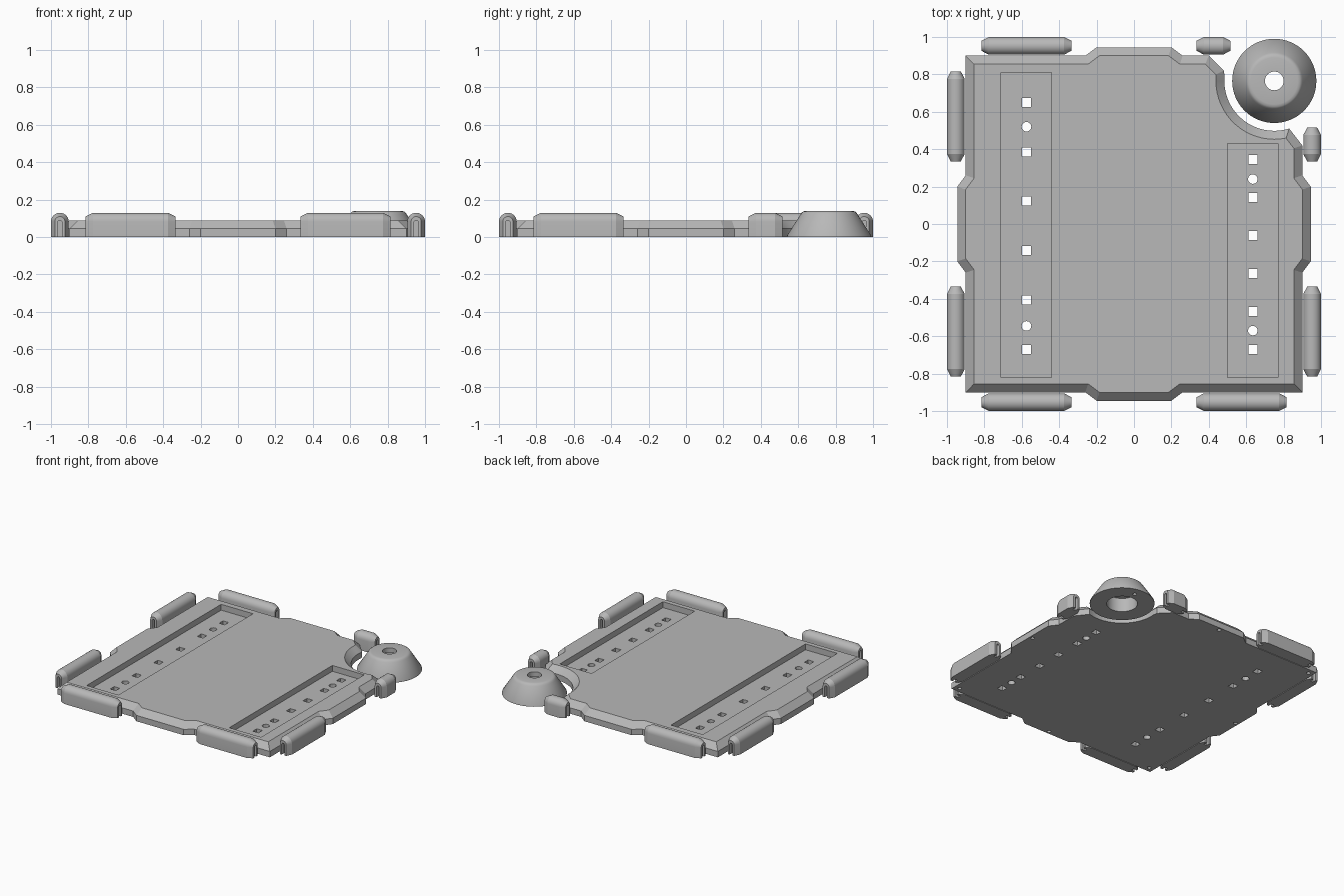
import bpy, bmesh
from math import sin, cos, pi, radians
from mathutils import Vector

if "Cube" in bpy.data.objects:
    bpy.data.objects.remove(bpy.data.objects["Cube"], do_unlink=True)

grey = bpy.data.materials.new("plain_grey")
grey.use_nodes = True
colour = (0.48, 0.48, 0.48, 1)
grey.diffuse_color = colour
grey.node_tree.nodes["Principled BSDF"].inputs["Base Color"].default_value = colour


def make_object(name, bm):
    bmesh.ops.recalc_face_normals(bm, faces=bm.faces)
    mesh = bpy.data.meshes.new(name)
    bm.to_mesh(mesh)
    bm.free()
    mesh.materials.append(grey)
    obj = bpy.data.objects.new(name, mesh)
    bpy.context.collection.objects.link(obj)
    return obj


def loft(bm, loops):
    """Skin equal closed loops and cap both ends."""
    rings = [[bm.verts.new(p) for p in loop] for loop in loops]
    for a, b in zip(rings, rings[1:]):
        for i in range(len(a)):
            j = (i + 1) % len(a)
            bm.faces.new((a[i], a[j], b[j], b[i]))
    bm.faces.new(rings[0])
    bm.faces.new(rings[-1])


def prism(bm, outline, z0, z1):
    loft(bm, [[(x, y, z) for x, y in outline] for z in (z0, z1)])


def box(bm, x0, x1, y0, y1, z0, z1):
    prism(bm, [(x0, y0), (x1, y0), (x1, y1), (x0, y1)], z0, z1)


def disc(x, y, r, sides=16):
    return [(x + r * cos(2 * pi * i / sides), y + r * sin(2 * pi * i / sides)) for i in range(sides)]


def cut(obj, bm):
    """Subtract the shapes in bm and discard the cutter."""
    cutter = make_object("cutter", bm)
    cutter.hide_render = True
    mod = obj.modifiers.new("cut", "BOOLEAN")
    mod.operation, mod.solver, mod.object = "DIFFERENCE", "EXACT", cutter
    graph = bpy.context.evaluated_depsgraph_get()
    mesh = bpy.data.meshes.new_from_object(obj.evaluated_get(graph))
    obj.modifiers.clear()
    obj.data = mesh
    bpy.data.objects.remove(cutter, do_unlink=True)


def smooth(obj, angle):
    bpy.ops.object.select_all(action="DESELECT")
    obj.select_set(True)
    bpy.context.view_layer.objects.active = obj
    bpy.ops.object.shade_smooth_by_angle(angle=radians(angle))


def inset(points, d):
    """Mitred inward offset of a counter-clockwise outline."""
    result = []
    for i, p in enumerate(points):
        a = (p - points[i - 1]).normalized()
        b = (points[(i + 1) % len(points)] - p).normalized()
        na, nb = Vector((-a.y, a.x)), Vector((-b.y, b.x))
        result.append(p + (na + nb) * d / (1 + na.dot(nb)))
    return result


# Base plate: tabbed outline with a curved bite in one corner
EDGE, TAB, RIM, TOP = 0.9, 0.945, 0.045, 0.09
CX, CY = 0.75, 0.765
side = [(-EDGE, -EDGE), (-0.26, -EDGE), (-0.2, -TAB), (0.2, -TAB), (0.26, -EDGE)]
outline = side + [(-y, x) for x, y in side]
outline += [(EDGE, 0.42), (0.83, 0.51)]
steps = 20
for i in range(1, steps):
    t = radians(288 - 120 * i / steps)
    outline.append((CX + 0.267 * cos(t), CY + 0.267 * sin(t)))
outline += [(0.48, 0.82), (0.4, EDGE)]
outline += [(-x, -y) for x, y in side[1:]]
outline += [(y, -x) for x, y in side]
outline = [Vector(p) for p in outline]
crown = inset(outline, RIM)
bm = bmesh.new()
loft(bm, [[(p.x, p.y, z) for p in pts] for pts, z in ((outline, 0), (outline, RIM), (crown, TOP))])
plate = make_object("base_plate", bm)

# Two sunken channels
bm = bmesh.new()
box(bm, -0.71, -0.44, -0.82, 0.81, RIM, 0.2)
box(bm, 0.5, 0.77, -0.82, 0.43, RIM, 0.2)
cut(plate, bm)

# Square and round through holes along each channel
bm = bmesh.new()
rows = (
    (-0.575, 0.65, 0.264, (0.52, -0.545)),
    (0.635, 0.345, 0.203, (0.24, -0.57)),
)
for x, start, pitch, rounds in rows:
    for i in range(6):
        y = start - i * pitch
        box(bm, x - 0.024, x + 0.024, y - 0.024, y + 0.024, -0.1, 0.2)
    for y in rounds:
        prism(bm, disc(x, y, 0.026, 12), -0.1, 0.2)
# Blind sockets underneath, on the tabs and corners
for x, y in ((0.92, 0), (-0.92, 0), (0, 0.92), (0, -0.92), (0.86, -0.86), (-0.86, -0.86), (-0.86, 0.86)):
    prism(bm, disc(x, y, 0.014, 12), -0.1, 0.03)
cut(plate, bm)
smooth(plate, 20)


# Rounded edge bumpers with tapered, slotted ends
def arch(w, h):
    pts = [(-w, 0)]
    pts += [(-w * cos(pi * i / 12), h - w + w * sin(pi * i / 12)) for i in range(13)]
    return pts + [(w, 0)]


def bumper(name, along_x, lo, hi, across):
    def place(t, s, z):
        return (t, across + s, z) if along_x else (across + s, t, z)

    bm = bmesh.new()
    sections = ((lo, 0.027, 0.11), (lo + 0.04, 0.0475, 0.13), (hi - 0.04, 0.0475, 0.13), (hi, 0.027, 0.11))
    loft(bm, [[place(t, s, z) for s, z in arch(w, h)] for t, w, h in sections])
    obj = make_object(name, bm)
    bm = bmesh.new()
    for end in (lo, hi):
        loft(bm, [[place(end + d, s, z - 0.01) for s, z in arch(0.011, 0.1)] for d in (-0.03, 0.03)])
    cut(obj, bm)
    smooth(obj, 25)


MID = 0.9525
for label, along_x in (("x", True), ("y", False)):
    near, far = ("front", "back") if along_x else ("right", "left")
    bumper(f"{near}_bumper_low", along_x, -0.815, -0.335, -MID)
    bumper(f"{far}_bumper_low", along_x, -0.815, -0.335, MID)
    bumper(f"{near}_bumper_high", along_x, 0.335, 0.815, -MID)
    bumper(f"{far}_bumper_short", along_x, 0.335, 0.515, MID)

# Corner cone: lathed wall with a wide bore below and a narrow one above
profile = [(0.107, 0), (0.225, 0), (0.225, 0.008), (0.152, 0.122), (0.146, 0.131),
           (0.138, 0.137), (0.125, 0.14), (0.05, 0.14), (0.05, 0.105), (0.107, 0.105)]
bm = bmesh.new()
rings = [[bm.verts.new((x, y, z)) for x, y in disc(CX, CY, r, 64)] for r, z in profile]
for k, a in enumerate(rings):
    b = rings[(k + 1) % len(rings)]
    for i in range(64):
        j = (i + 1) % 64
        bm.faces.new((a[i], a[j], b[j], b[i]))
cone = make_object("corner_cone", bm)
bm = bmesh.new()
prism(bm, disc(0.77, 0.925, 0.014, 12), -0.1, 0.03)
cut(cone, bm)
smooth(cone, 35)
